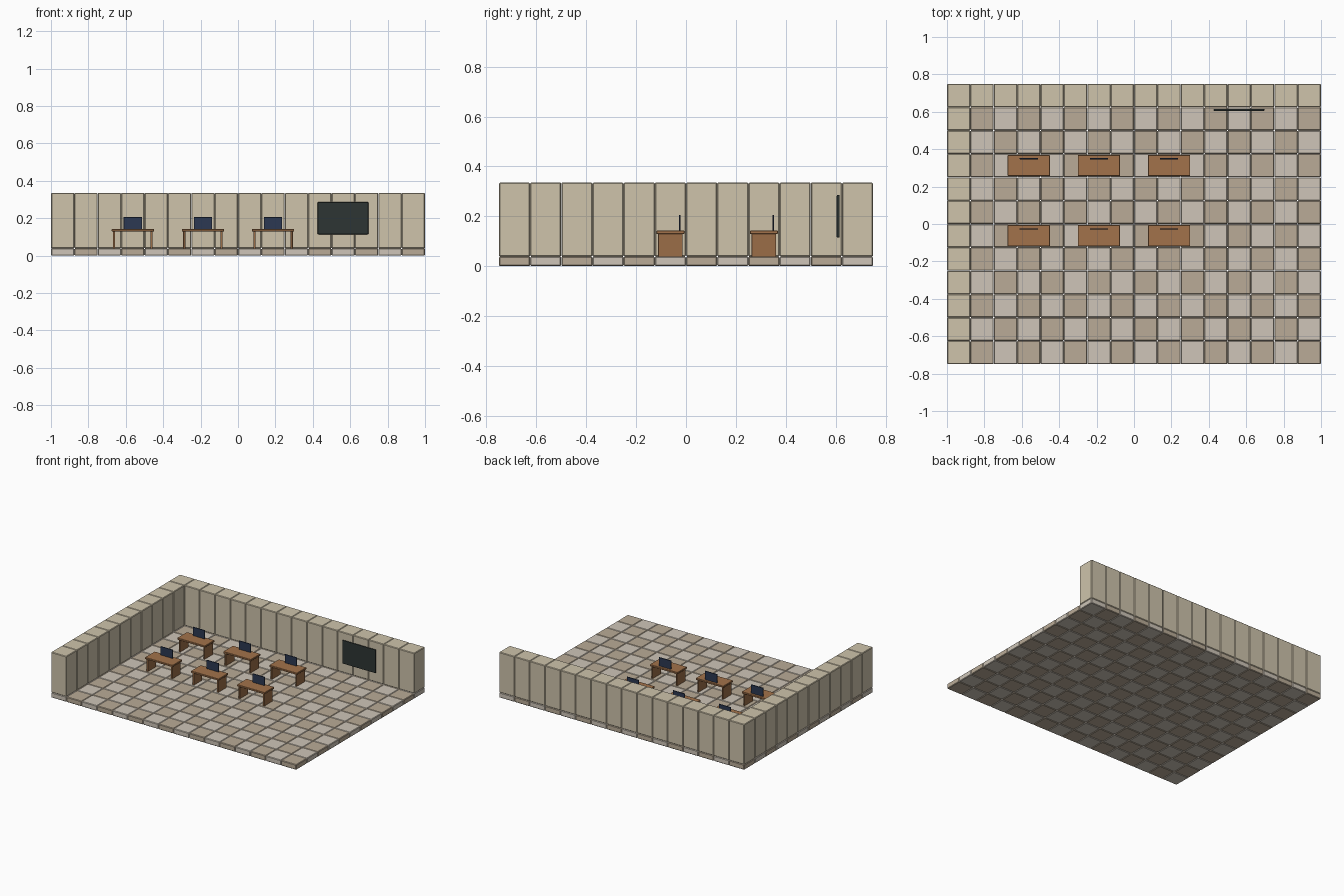
import bpy, bmesh
from mathutils import Matrix

if "Cube" in bpy.data.objects:
    bpy.data.objects.remove(bpy.data.objects["Cube"])

T = 0.125           # tile pitch
FLOOR_Z = 0.0385    # top of floor
WALL_Z = 0.335      # top of walls


def material(name, rgb):
    m = bpy.data.materials.new(name)
    m.diffuse_color = (*rgb, 1)
    m.use_nodes = True
    m.node_tree.nodes["Principled BSDF"].inputs["Base Color"].default_value = m.diffuse_color
    return m


def boxes(name, items, mat, bevel=0.0, segments=1):
    """One object made of boxes, each given as (centre, size)."""
    bm = bmesh.new()
    for c, s in items:
        bmesh.ops.create_cube(bm, size=1, matrix=Matrix.Translation(c) @ Matrix.Diagonal((*s, 1)))
    if bevel:
        bmesh.ops.bevel(bm, geom=bm.edges[:], offset=bevel, segments=segments,
                        profile=0.5, affect='EDGES')
    me = bpy.data.meshes.new(name)
    bm.to_mesh(me)
    bm.free()
    me.materials.append(mat)
    ob = bpy.data.objects.new(name, me)
    bpy.context.collection.objects.link(ob)
    return ob


light = material("floor_light", (0.62, 0.56, 0.48))
dark = material("floor_dark", (0.49, 0.41, 0.31))
plaster = material("wall_beige", (0.62, 0.55, 0.41))
wood = material("wood", (0.36, 0.17, 0.07))
leg_wood = material("leg_wood", (0.33, 0.155, 0.063))
navy = material("screen_blue", (0.025, 0.04, 0.085))
slate = material("board_dark", (0.027, 0.036, 0.034))


def cell(i, j):
    return -1 + T * (i + 0.5), -0.75 + T * (j + 0.5)


# Checkered floor, 16 x 12 tiles
tiles = {0: [], 1: []}
for i in range(16):
    for j in range(12):
        x, y = cell(i, j)
        tiles[(i + j) % 2].append(((x, y, FLOOR_Z / 2), (T - 0.0005, T - 0.0005, FLOOR_Z)))
boxes("floor_tiles_light", tiles[0], light, 0.004)
boxes("floor_tiles_dark", tiles[1], dark, 0.004)


# Back and left walls from tall blocks
def wall(name, cells):
    h = WALL_Z - FLOOR_Z
    boxes(name, [((*cell(i, j), FLOOR_Z + h / 2), (T - 0.0005, T - 0.0005, h))
                 for i, j in cells], plaster, 0.004)


wall("back_wall", [(i, 11) for i in range(16)])
wall("left_wall", [(0, j) for j in range(11)])

# Six desks with panel legs and an upright screen
for row, y in enumerate((-0.0625, 0.3125)):
    for col, x in enumerate((-0.5625, -0.1875, 0.1875)):
        tag = f"_{row + 1}_{col + 1}"
        boxes("desk_top" + tag, [((x, y, 0.1355), (0.225, 0.112, 0.013))], wood, 0.0015)
        boxes("desk_legs" + tag,
              [((x + s * 0.1, y, 0.0837), (0.0115, 0.098, 0.0915)) for s in (-1, 1)],
              leg_wood, 0.001)
        boxes("screen" + tag, [((x, y + 0.0365, 0.1735), (0.098, 0.006, 0.064))], navy, 0.001)

# Board in front of the back wall
boxes("wall_board", [((0.5615, 0.61, 0.2)  , (0.272, 0.012, 0.172))], slate, 0.005, 2)
